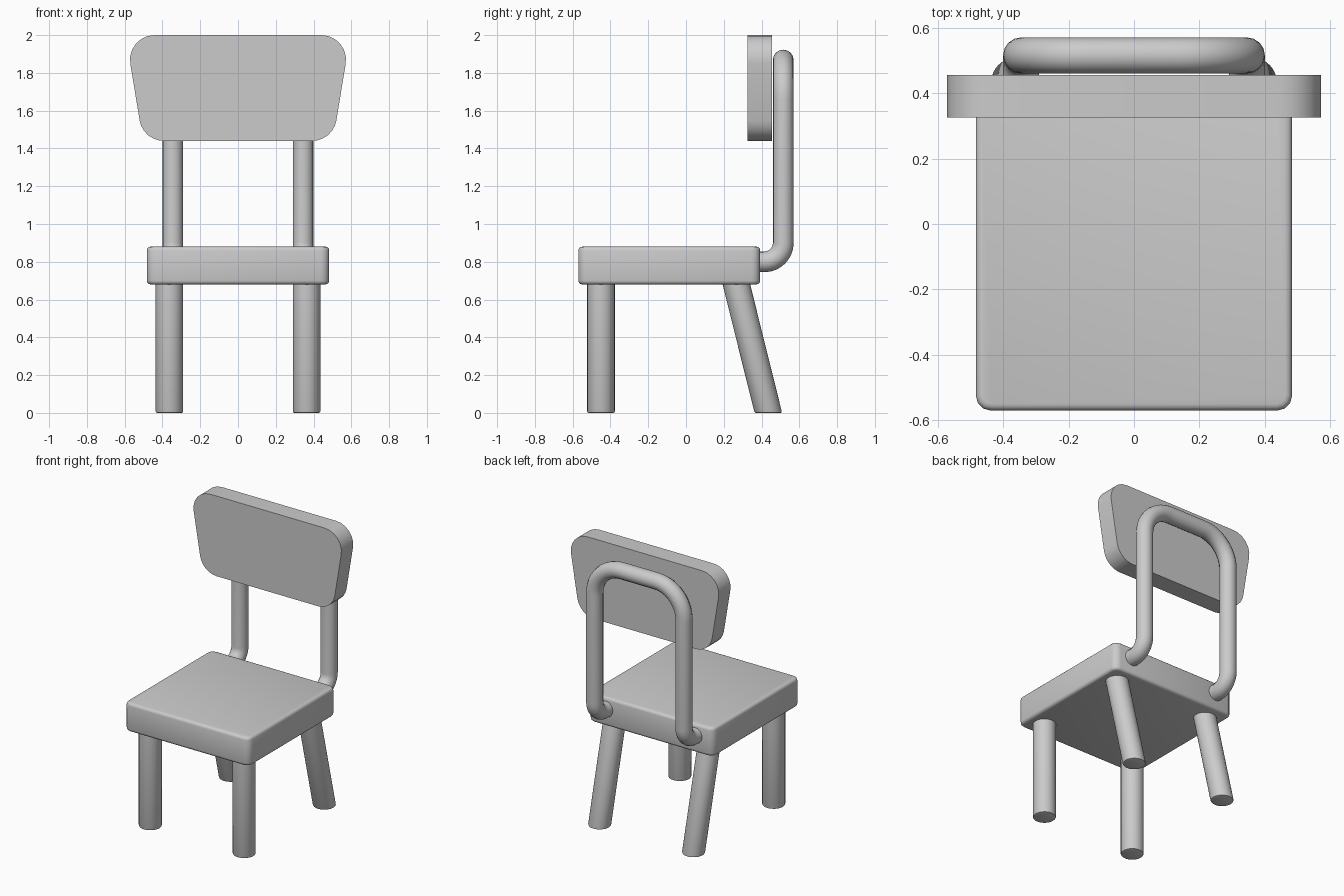
import bpy
import bmesh
import math
from mathutils import Vector

default = bpy.data.objects.get("Cube")
if default:
    bpy.data.objects.remove(default, do_unlink=True)

GREY = (0.6, 0.6, 0.6, 1.0)
grey = bpy.data.materials.new("mid grey")
grey.use_nodes = True
grey.diffuse_color = GREY
grey.node_tree.nodes["Principled BSDF"].inputs["Base Color"].default_value = GREY


def fillet(before, corner, after, radius, steps):
    """Points of an arc that rounds one corner."""
    p = Vector(corner)
    a = (Vector(before) - p).normalized()
    b = (Vector(after) - p).normalized()
    half = a.angle(b) / 2
    centre = p + (a + b).normalized() * radius / math.sin(half)
    reach = radius / math.tan(half)
    start = (p + a * reach - centre).normalized()
    end = (p + b * reach - centre).normalized()
    return [centre + start.slerp(end, i / steps).normalized() * radius
            for i in range(steps + 1)]


def finish(obj):
    """Give the part its colour and smooth shading."""
    obj.data.materials.clear()
    obj.data.materials.append(grey)
    bpy.ops.object.select_all(action="DESELECT")
    obj.select_set(True)
    bpy.context.view_layer.objects.active = obj
    bpy.ops.object.shade_smooth_by_angle(angle=math.radians(40))


def add_mesh(name, bm):
    bmesh.ops.recalc_face_normals(bm, faces=bm.faces)
    mesh = bpy.data.meshes.new(name)
    bm.to_mesh(mesh)
    bm.free()
    obj = bpy.data.objects.new(name, mesh)
    bpy.context.collection.objects.link(obj)
    finish(obj)


def slab(name, corners, depth, radius, steps, edge=0):
    """Extrude a polygon with rounded corners, optionally softening its rims."""
    bm = bmesh.new()
    n = len(corners)
    outline = []
    for i in range(n):
        outline += fillet(corners[i - 1], corners[i], corners[(i + 1) % n], radius, steps)
    face = bm.faces.new([bm.verts.new(p) for p in outline])
    result = bmesh.ops.extrude_face_region(bm, geom=[face], use_keep_orig=True)
    moved = [g for g in result["geom"] if isinstance(g, bmesh.types.BMVert)]
    bmesh.ops.translate(bm, verts=moved, vec=depth)
    if edge:
        caps = [f for f in bm.faces if len(f.verts) > 4]
        rims = list({e for f in caps for e in f.edges})
        bmesh.ops.bevel(bm, geom=rims, offset=edge, segments=3, profile=0.5, affect="EDGES")
    add_mesh(name, bm)


def leg(name, x, y_foot, y_top, top=0.72, radius=0.073):
    """Round leg, slanted while its foot stays flat on the floor."""
    bm = bmesh.new()
    bmesh.ops.create_cone(bm, cap_ends=True, segments=32, radius1=radius,
                          radius2=radius, depth=top)
    foot = [e for e in bm.edges if all(v.co.z < 0 for v in e.verts)]
    bmesh.ops.bevel(bm, geom=foot, offset=0.008, segments=2, profile=0.5, affect="EDGES")
    for v in bm.verts:
        v.co.z += top / 2
        v.co.x += x
        v.co.y += y_foot + (y_top - y_foot) * v.co.z / top
    add_mesh(name, bm)


# Seat
slab("seat", [(-0.483, -0.57, 0.68), (0.483, -0.57, 0.68), (0.483, 0.393, 0.68), (-0.483, 0.393, 0.68)],
     (0, 0, 0.2), radius=0.045, steps=3, edge=0.02)

# Backrest, wider at the top
slab("backrest", [(-0.503, 0.325, 1.44), (0.503, 0.325, 1.44), (0.595, 0.325, 2), (-0.595, 0.325, 2)],
     (0, 0.13, 0), radius=0.13, steps=6)

# Legs
for side, x in (("left", 0.363), ("right", -0.363)):
    leg("front_leg_" + side, x, -0.45, -0.45)
    leg("back_leg_" + side, x, 0.436, 0.257)

# Bent tube that carries the backrest
X, Y, LOW, HIGH = 0.345, 0.515, 0.8, 1.868
root, elbow, shoulder = (X, 0.36, LOW), (X, Y, LOW), (X, Y, HIGH)
half = [Vector(root)]
half += fillet(root, elbow, shoulder, 0.1, 8)
half += fillet(elbow, shoulder, (-X, Y, HIGH), 0.21, 12)
path = half + [Vector((-p.x, p.y, p.z)) for p in reversed(half)]
curve = bpy.data.curves.new("back_tube", "CURVE")
curve.dimensions = "3D"
curve.bevel_depth = 0.055
curve.bevel_resolution = 6
curve.use_fill_caps = True
spline = curve.splines.new("POLY")
spline.points.add(len(path) - 1)
for point, co in zip(spline.points, path):
    point.co = (*co, 1)
tube = bpy.data.objects.new("back_tube", curve)
bpy.context.collection.objects.link(tube)
bpy.ops.object.select_all(action="DESELECT")
tube.select_set(True)
bpy.context.view_layer.objects.active = tube
bpy.ops.object.convert(target="MESH")
finish(bpy.context.view_layer.objects.active)
